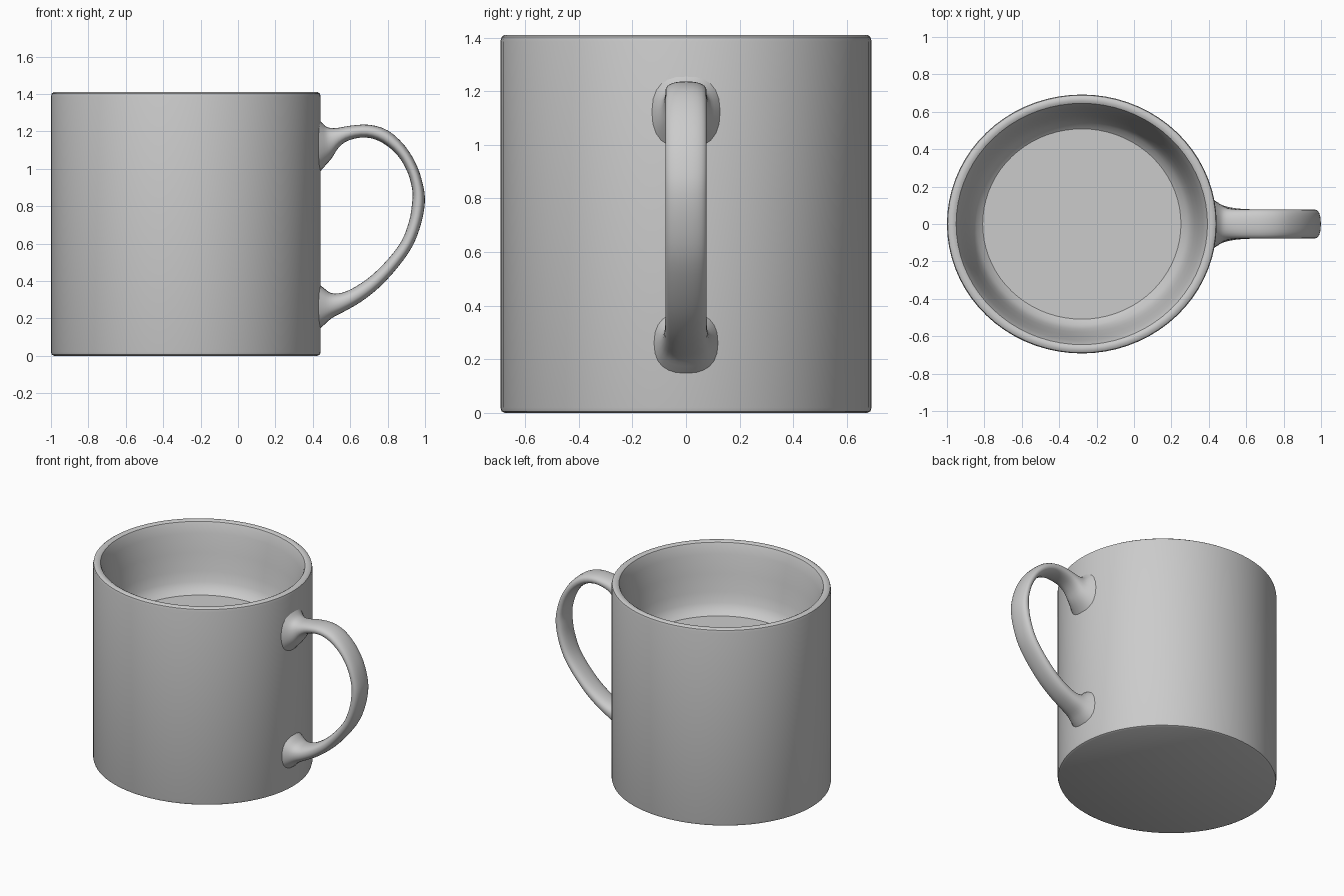
import bpy, bmesh, math
from mathutils import Vector

if "Cube" in bpy.data.objects:
    bpy.data.objects.remove(bpy.data.objects["Cube"])

clay = bpy.data.materials.new("light grey ceramic")
clay.diffuse_color = (0.6, 0.6, 0.6, 1)
clay.use_nodes = True
clay.node_tree.nodes["Principled BSDF"].inputs["Base Color"].default_value = clay.diffuse_color


def make_object(name, bm, angle):
    bmesh.ops.remove_doubles(bm, verts=bm.verts, dist=1e-5)
    bmesh.ops.recalc_face_normals(bm, faces=bm.faces)
    mesh = bpy.data.meshes.new(name)
    bm.to_mesh(mesh)
    bm.free()
    mesh.materials.append(clay)
    obj = bpy.data.objects.new(name, mesh)
    bpy.context.collection.objects.link(obj)
    bpy.ops.object.select_all(action='DESELECT')
    obj.select_set(True)
    bpy.context.view_layer.objects.active = obj
    bpy.ops.object.shade_smooth_by_angle(angle=math.radians(angle))
    return obj


def loft(rings):
    """Bridge equal-sized closed rings and cap both ends."""
    bm = bmesh.new()
    loops = [[bm.verts.new(p) for p in ring] for ring in rings]
    n = len(loops[0])
    for a, b in zip(loops, loops[1:]):
        for i in range(n):
            j = (i + 1) % n
            bm.faces.new((a[i], a[j], b[j], b[i]))
    bm.faces.new(loops[0])
    bm.faces.new(loops[-1])
    return bm


# Cup: slightly oval lathe with rounded rim, tapering inside and raised floor
profile = [(0.705, 0.0), (0.717, 0.006), (0.721, 0.02), (0.721, 1.385),
           (0.717, 1.402), (0.705, 1.41), (0.685, 1.41), (0.672, 1.403),
           (0.664, 1.385), (0.648, 1.33), (0.625, 1.2), (0.603, 1.08),
           (0.585, 1.01), (0.562, 0.965), (0.53, 0.94)]
SIDES = 72
turn = [2 * math.pi * i / SIDES for i in range(SIDES)]
cup_rings = [[(-0.279 + r * math.cos(t), 0.96 * r * math.sin(t), z) for t in turn]
             for r, z in profile]
make_object("cup", loft(cup_rings), 35)

# Handle: outer x, z, inner x, z, half width at each station
stations = [Vector(s) for s in (
    (0.41, 1.30, 0.41, 0.95, 0.14), (0.445, 1.25, 0.452, 1.0, 0.115),
    (0.478, 1.222, 0.50, 1.055, 0.09), (0.53, 1.218, 0.54, 1.115, 0.08),
    (0.60, 1.23, 0.595, 1.153, 0.077), (0.70, 1.235, 0.685, 1.167, 0.077),
    (0.80, 1.205, 0.77, 1.14, 0.077), (0.89, 1.125, 0.85, 1.075, 0.077),
    (0.955, 1.02, 0.905, 0.985, 0.077), (0.99, 0.91, 0.932, 0.885, 0.077),
    (0.999, 0.82, 0.93, 0.81, 0.077), (0.98, 0.71, 0.915, 0.72, 0.077),
    (0.935, 0.59, 0.875, 0.615, 0.077), (0.86, 0.48, 0.805, 0.52, 0.077),
    (0.76, 0.37, 0.715, 0.43, 0.077), (0.66, 0.29, 0.63, 0.37, 0.078),
    (0.565, 0.235, 0.56, 0.338, 0.082), (0.50, 0.20, 0.50, 0.335, 0.092),
    (0.455, 0.16, 0.455, 0.365, 0.108), (0.41, 0.12, 0.41, 0.40, 0.13))]


def smooth_path(pts, steps):
    out = []
    for i in range(len(pts) - 1):
        p0, p1, p2 = pts[max(i - 1, 0)], pts[i], pts[i + 1]
        p3 = pts[min(i + 2, len(pts) - 1)]
        for k in range(steps):
            t = k / steps
            out.append(0.5 * (2 * p1 + (p2 - p0) * t
                              + (2 * p0 - 5 * p1 + 4 * p2 - p3) * t * t
                              + (3 * p1 - p0 - 3 * p2 + p3) * t ** 3))
    return out + [pts[-1]]


def rounded(v, power):
    return math.copysign(abs(v) ** power, v)


handle_rings = []
for ox, oz, ix, iz, w in smooth_path(stations, 3):
    ring = []
    for i in range(24):
        a = 2 * math.pi * i / 24
        s = 0.5 + 0.5 * rounded(math.cos(a), 0.85)
        ring.append((ix + (ox - ix) * s, w * rounded(math.sin(a), 0.85),
                     iz + (oz - iz) * s))
    handle_rings.append(ring)
make_object("handle", loft(handle_rings), 60)
